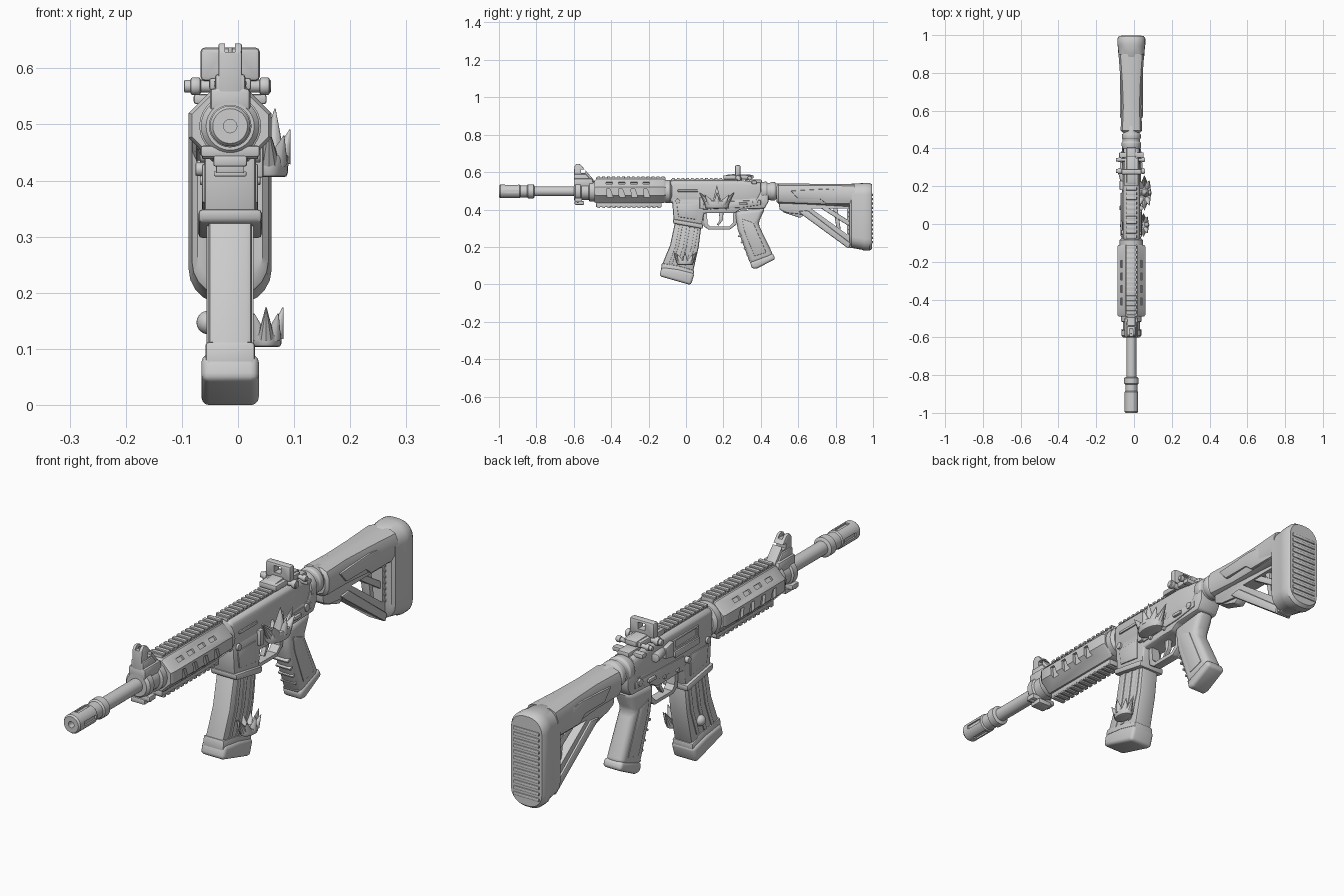
import bpy, bmesh, math
from mathutils import Vector, Matrix

cube = bpy.data.objects.get("Cube")
if cube:
    bpy.data.objects.remove(cube)

CX, CZ = -0.014, 0.497          # bore axis
GREY = (0.61, 0.61, 0.61, 1)
grey = bpy.data.materials.new("plain grey")
grey.use_nodes = True
grey.diffuse_color = GREY
grey.node_tree.nodes["Principled BSDF"].inputs["Base Color"].default_value = GREY
made = []


def apply_mod(ob, mod):
    bpy.context.view_layer.objects.active = ob
    bpy.ops.object.modifier_apply(modifier=mod.name)


def finish(name, bm, bevel=0.0, seg=2):
    bmesh.ops.remove_doubles(bm, verts=bm.verts, dist=1e-5)
    bmesh.ops.recalc_face_normals(bm, faces=bm.faces)
    me = bpy.data.meshes.new(name)
    bm.to_mesh(me)
    bm.free()
    me.materials.append(grey)
    ob = bpy.data.objects.new(name, me)
    bpy.context.collection.objects.link(ob)
    if bevel:
        m = ob.modifiers.new("bevel", 'BEVEL')
        m.width, m.segments, m.limit_method = bevel, seg, 'ANGLE'
        apply_mod(ob, m)
    made.append(ob)
    return ob


def prism(name, pts, half, bevel=0.0, cx=CX, seg=2):
    """Side profile (y, z) extruded across x."""
    bm = bmesh.new()
    a, b = [[bm.verts.new((cx + s * half, y, z)) for y, z in pts] for s in (-1, 1)]
    bm.faces.new(a)
    bm.faces.new(b)
    for i in range(len(pts)):
        j = (i + 1) % len(pts)
        bm.faces.new((a[i], a[j], b[j], b[i]))
    return finish(name, bm, bevel, seg)


def loft(name, sections, k=1, bevel=0.0):
    """Rounded rectangles (y, half width, z low, z high, corner) joined along y."""
    bm = bmesh.new()
    rings = []
    for y, hw, z0, z1, r in sections:
        ring = []
        for q, (sx, zc) in enumerate(((1, z1 - r), (-1, z1 - r), (-1, z0 + r), (1, z0 + r))):
            for i in range(k + 1):
                t = math.pi / 2 * (q + i / k)
                ring.append(bm.verts.new((CX + sx * (hw - r) + r * math.cos(t), y, zc + r * math.sin(t))))
        rings.append(ring)
    for a, b in zip(rings, rings[1:]):
        for i in range(len(a)):
            j = (i + 1) % len(a)
            bm.faces.new((a[i], a[j], b[j], b[i]))
    bm.faces.new(rings[0])
    bm.faces.new(rings[-1])
    return finish(name, bm, bevel)


def lathe(name, steps, bevel=0.0):
    return loft(name, [(y, r, CZ - r, CZ + r, r) for y, r in steps], 7, bevel)


def boxes(name, items, bevel=0.0, rot=None):
    bm = bmesh.new()
    for x, y, z, sx, sy, sz in items:
        m = Matrix.Translation((x, y, z)) @ (rot or Matrix()) @ Matrix.Diagonal((sx, sy, sz, 1))
        bmesh.ops.create_cube(bm, size=1, matrix=m)
    return finish(name, bm, bevel)


def rod(name, p, q, r, r2=None, bevel=0.0, segs=20):
    p, q = Vector(p), Vector(q)
    d = q - p
    bm = bmesh.new()
    bmesh.ops.create_cone(bm, cap_ends=True, segments=segs, radius1=r, radius2=r if r2 is None else r2, depth=d.length,
                          matrix=Matrix.Translation((p + q) / 2) @ d.to_track_quat('Z', 'Y').to_matrix().to_4x4())
    return finish(name, bm, bevel)


def cut(ob, *cutters):
    for c in cutters:
        m = ob.modifiers.new("cut", 'BOOLEAN')
        m.operation, m.object, m.solver = 'DIFFERENCE', c, 'EXACT'
        apply_mod(ob, m)
        made.remove(c)
        bpy.data.objects.remove(c)


# Barrel and slotted muzzle
muzzle = lathe("muzzle_device", [(-1, .031), (-.993, .036), (-.89, .036), (-.885, .032), (-.85, .032),
                                 (-.845, .038), (-.815, .038), (-.81, .03)])
cut(muzzle, rod("bore", (CX, -1.1, CZ), (CX, -.9, CZ), .012))
for i in range(4):
    t = math.pi / 2 * i
    cut(muzzle, boxes("slot", [(CX + .037 * math.cos(t), -.932, CZ + .037 * math.sin(t), .016, .07, .016)],
                      rot=Matrix.Rotation(-t, 4, 'Y')))
lathe("barrel", [(-.82, .026), (-.48, .026)])

# Front sight
lathe("gas_block", [(-.6, .043), (-.59, .052), (-.565, .052), (-.56, .045), (-.52, .045), (-.515, .055), (-.485, .055)])
prism("front_sight_base", [(-.6, .52), (-.6, .565), (-.5, .565), (-.49, .52)], .036, .008)
prism("front_sight_shoulder", [(-.598, .55), (-.597, .59), (-.535, .59), (-.5, .55)], .027, .006)
tower = prism("front_sight_tower", [(-.6, .54), (-.597, .63), (-.585, .645), (-.565, .642), (-.495, .56), (-.495, .54)], .021, .004)
cut(tower, boxes("notch", [(CX, -.56, .642, .018, .2, .026)]), boxes("window", [(CX, -.55, .605, .1, .025, .02)]))
rod("front_sight_post", (CX, -.58, .61), (CX, -.58, .637), .004)
boxes("front_lug", [(CX, -.575, .452, .105, .04, .02), (CX, -.57, .435, .06, .05, .02)], .004)
rod("sling_stud", (CX - .05, -.58, .45), (CX + .05, -.58, .45), .012, bevel=.003)

# Handguard with windows
guard = loft("handguard", [(-.49, .068, .44, .556, .038), (-.48, .074, .434, .562, .042), (-.12, .074, .434, .562, .042),
                           (-.11, .068, .44, .556, .038)])
for s in (-1, 1):
    for i in range(4):
        y = -.41 + .066 * i
        cut(guard, boxes("slot", [(CX + s * .053, y, .541, .016, .036, .016)], rot=Matrix.Rotation(s * math.pi / 4, 4, 'Y')))
        cut(guard, prism("window", [(y - .016, .51), (y + .004, .51), (y + .022, .462), (y - .012, .462)], .012, cx=CX + s * .074))
lathe("delta_ring", [(-.115, .055), (-.11, .062), (-.085, .062), (-.075, .05)])


# Toothed rails
def rail(name, y0, y1, z, up):
    n = round((y1 - y0) / .026)
    step = (y1 - y0) / n
    teeth = [(CX, y0 + step * (i + .5), z + up * .008, .058, step * .58, .009) for i in range(n)]
    boxes(name, [(CX, (y0 + y1) / 2, z - up * .004, .05, y1 - y0, .022)] + teeth, .002)


rail("handguard_top_rail", -.48, -.11, .565, 1)
rail("handguard_bottom_rail", -.48, -.13, .42, -1)
rail("receiver_rail", -.08, .3, .556, 1)

# Receivers
loft("upper_receiver", [(-.085, .04, .44, .55, .02), (-.07, .045, .43, .555, .022), (.3, .045, .43, .555, .022),
                        (.4, .042, .43, .545, .025)], 3, .003)
prism("lower_receiver", [(-.075, .46), (-.065, .33), (.085, .31), (.095, .38), (.26, .38), (.29, .40), (.42, .405),
                         (.44, .44), (.44, .5), (.4, .5), (.38, .46)], .046, .008)
prism("magwell_lip", [(-.072, .35), (.093, .322), (.089, .296), (-.068, .325)], .057, .008)
prism("magwell_panel", [(-.05, .43), (-.04, .36), (.06, .345), (.06, .43)], .05, .004)
prism("receiver_step", [(.1, .44), (.09, .4), (.3, .41), (.4, .425), (.4, .45)], .05, .004)
boxes("charging_handle", [(CX, .365, .545, .13, .028, .018), (CX, .36, .55, .05, .09, .02)], .005)
lathe("castle_nut", [(.4, .05), (.43, .052), (.435, .046), (.45, .046), (.455, .05), (.475, .05), (.48, .042), (.52, .042)], .002)
for s in (-1, 1):
    x = CX + s * .046
    for y, z, r in ((-.045, .445, .013), (.37, .44, .014), (.14, .4, .008), (.22, .405, .008)):
        rod("receiver_pin", (x - s * .01, y, z), (x + s * .008, y, z), r, bevel=.002)
    boxes("selector", [(x + s * .007, .305, .43, .014, .045, .014)], .004)

# Right-hand controls
port = boxes("ejection_port", [(CX - .045, .09, .5, .012, .16, .05)], .003)
cut(port, boxes("port_recess", [(CX - .053, .09, .505, .014, .13, .03)]))
boxes("port_cover", [(CX - .053, .09, .47, .009, .15, .025)], .003)
prism("case_deflector", [(.18, .47), (.18, .53), (.23, .52), (.23, .48)], .012, .004, CX - .05)
rod("forward_assist", (CX - .04, .22, .505), (CX - .056, .29, .505), .017, bevel=.004)
rod("magazine_button", (CX - .04, .085, .42), (CX - .062, .085, .42), .012, bevel=.003)
# Left-hand controls
boxes("bolt_catch", [(CX + .05, .085, .435, .018, .025, .06), (CX + .05, .01, .5, .008, .11, .012)], .004)

# Magazine
prism("magazine", [(-.056, .345), (.083, .32), (.068, .2), (.036, .06), (-.13, .1), (-.085, .21)], .039, .01)
for a, b in ((-.035, -.095), (.005, -.05), (.05, -.005)):
    m = (a + b) / 2 + .008
    prism("magazine_rib", [(a, .32), (a + .018, .32), (m + .018, .2), (b + .018, .1), (b, .1), (m, .2)], .042, .002)
prism("magazine_collar", [(-.129, .113), (-.04, .099), (.043, .075), (.04, .04), (-.135, .07)], .044, .006)
prism("magazine_base", [(-.13, .092), (-.04, .08), (.046, .058), (.026, -.004), (-.143, .044)], .051, .014, seg=3)

# Trigger and guard
hoop = prism("trigger_guard", [(.088, .39), (.095, .31), (.12, .293), (.235, .293), (.27, .32), (.275, .39)], .018, .004)
cut(hoop, prism("finger_space", [(.112, .38), (.115, .325), (.13, .308), (.23, .308), (.252, .33), (.252, .38)], .1))
prism("trigger", [(.175, .39), (.18, .345), (.165, .318), (.175, .315), (.198, .345), (.2, .39)], .009, .002)

# Pistol grip
prism("pistol_grip", [(.262, .39), (.277, .29), (.345, .105), (.47, .15), (.385, .325), (.425, .41)], .038, .022, seg=3)
prism("grip_cap", [(.343, .118), (.352, .084), (.38, .085), (.478, .135), (.465, .165)], .04, .012, seg=3)
for i in range(5):
    y, z = .285 + .0155 * i, .27 - .034 * i
    prism("finger_ridge", [(y - .009, z - .01), (y + .03, z + .012), (y + .036, z), (y - .005, z - .018)], .032, .003)
prism("grip_panel", [(.3, .35), (.31, .29), (.365, .15), (.43, .17), (.36, .33)], .041, .004)

# Rear sight
boxes("rear_sight_base", [(CX, .275, .572, .075, .15, .022)], .005)
for y, r in ((.28, .016), (.34, .012)):
    rod("sight_knob_axle", (CX - .082, y, .568), (CX + .073, y, .568), r * .7, bevel=.002)
    for s in (-1, 1):
        rod("sight_knob", (CX + s * .052, y, .568), (CX + s * .071, y, .568), r, bevel=.005)
leaf = boxes("rear_sight_leaf", [(CX, .277, .607, .106, .03, .06)], .008)
cut(leaf, boxes("aperture", [(CX, .277, .614, .03, .1, .026)]))
prism("sight_brace", [(.2, .565), (.215, .585), (.26, .59), (.36, .585), (.36, .565)], .025, .004)

# Stock body, skeleton strut and butt
loft("stock_body", [(.485, .047, .44, .53, .03), (.495, .057, .43, .538, .033), (.62, .052, .425, .538, .033),
                    (.75, .057, .42, .537, .033), (.9, .068, .415, .537, .035)], 2)
prism("stock_cheek_panel", [(.56, .50), (.6, .455), (.72, .455), (.75, .43), (.88, .43), (.88, .50), (.74, .51)], .0605, .004)
frame = prism("stock_frame", [(.495, .45), (.5, .40), (.54, .382), (.63, .372), (.87, .195), (.9, .195), (.9, .45)], .03, .006)
cut(frame, prism("frame_opening", [(.67, .405), (.86, .405), (.86, .268)], .1))
prism("stock_inner_brace", [(.7, .42), (.745, .42), (.88, .335), (.88, .305)], .022, .004)
prism("stock_upright", [(.785, .42), (.808, .42), (.832, .26), (.81, .27)], .018, .003)
prism("stock_latch", [(.5, .42), (.52, .385), (.61, .355), (.63, .37), (.56, .42)], .022, .004)
prism("strut_edge", [(.6, .39), (.63, .365), (.87, .19), (.88, .22), (.65, .395)], .038, .006)
loft("butt", [(.875, .058, .215, .53, .05), (.885, .068, .195, .538, .06), (.94, .072, .185, .541, .062),
              (.95, .074, .18, .542, .062), (.982, .074, .18, .542, .062), (.995, .066, .19, .534, .055)], 5)
boxes("butt_ridges", [(CX, .993, .225 + .023 * i, .11, .012, .014) for i in range(12)], .003)
boxes("butt_inner_ridges", [(CX, .877, .27 + .023 * i, .07, .014, .012) for i in range(7)], .003)


# Crown charms
def crown(name, x, y, z, hx, hy, h, spike):
    bm = bmesh.new()
    bmesh.ops.create_cone(bm, cap_ends=True, segments=24, radius1=.92, radius2=1, depth=1,
                          matrix=Matrix.Translation((x, y, z + h / 2)) @ Matrix.Diagonal((hx, hy, h, 1)))
    finish(name + "_band", bm, .006)
    for i in range(8):
        t = math.tau * i / 8
        c, s = math.cos(t), math.sin(t)
        rod(name + "_spike", (x + hx * .58 * c, y + hy * .72 * s, z + h * .7),
            (x + hx * 1.05 * c, y + hy * 1.4 * s, z + h + spike * (1 - .25 * (i % 2))), hx * .52, .001, segs=10)


crown("receiver_crown", .055, .165, .406, .036, .066, .04, .045)
rod("receiver_crown_peak", (.06, .165, .43), (.066, .165, .528), .026, .001, segs=10)
crown("magazine_crown", .05, -.005, .103, .029, .044, .026, .045)
rod("crown_stem", (0, -.01, .13), (.05, -.005, .115), .012)
bm = bmesh.new()
bmesh.ops.create_uvsphere(bm, u_segments=20, v_segments=12, radius=.021, matrix=Matrix.Translation((-.053, -.01, .147)))
finish("magazine_stud", bm)

# Smooth shading with sharp edges kept
bpy.ops.object.select_all(action='DESELECT')
for ob in made:
    ob.select_set(True)
bpy.context.view_layer.objects.active = made[0]
bpy.ops.object.shade_smooth_by_angle(angle=math.radians(35))
